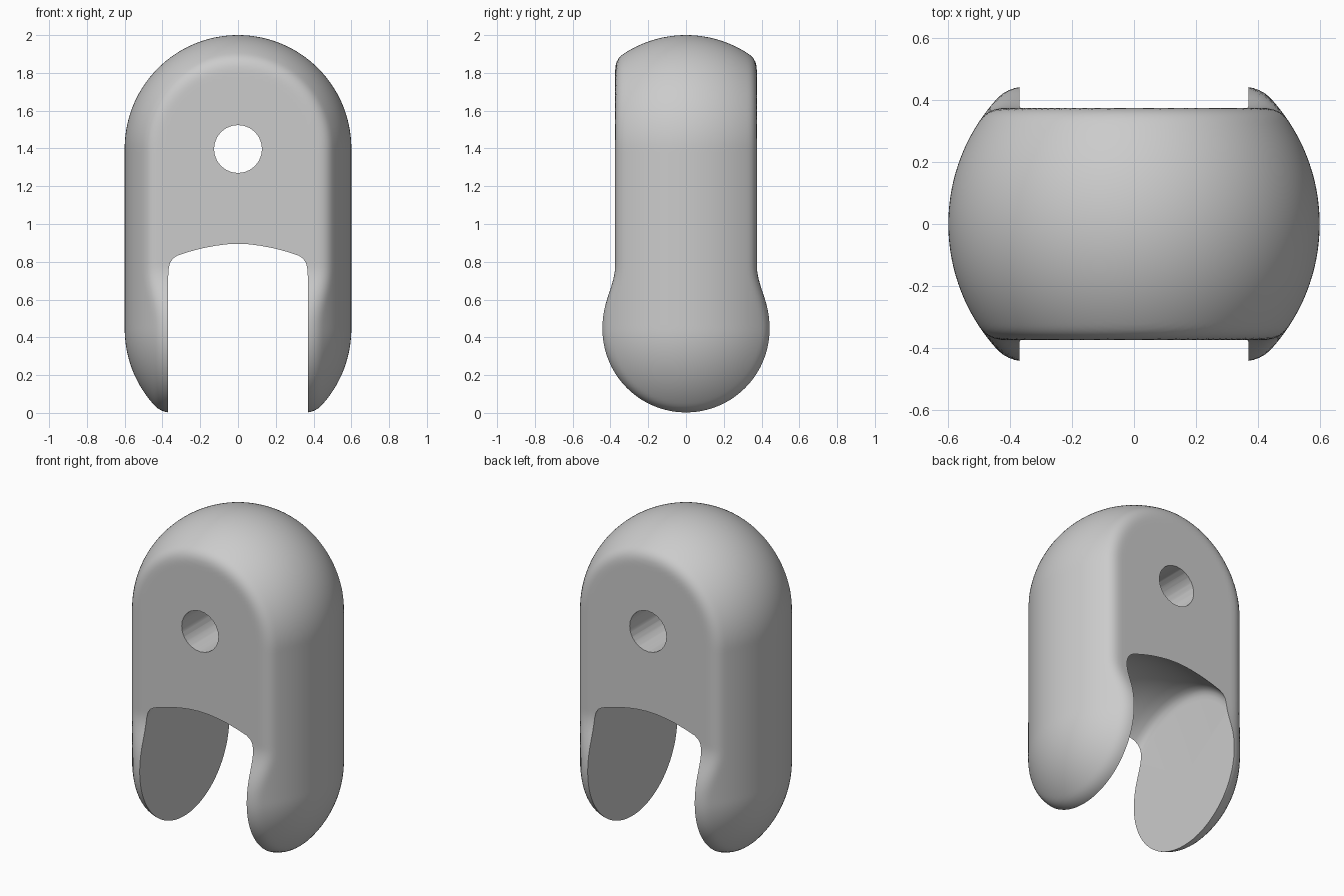
import bpy, bmesh, math
from mathutils import Vector

if "Cube" in bpy.data.objects:
    bpy.data.objects.remove(bpy.data.objects["Cube"])

LOW, HIGH, R = 0.445, 1.40, 0.60      # capsule end centres and radius
HALF, DISC = 0.375, 0.445             # half thickness of the block, radius of the leg ends


def smin(a, b, k):
    h = max(k - abs(a - b), 0) / k
    return min(a, b) - h * h * k / 4


def smax(a, b, k):
    return -smin(-a, -b, k)


# body field: capsule trimmed by a side profile (flat block blended into a round end)
def field(p):
    zc = min(max(p.z, LOW), HIGH)
    capsule = (p - Vector((0, 0, zc))).length - R
    block = max(abs(p.y) - HALF, LOW - p.z)
    disc = math.hypot(p.y, p.z - LOW) - DISC
    return smax(capsule, smin(block, disc, 0.06), 0.04)


def project(origin, direction):
    a, b = 0.0, 1.0
    for _ in range(24):
        m = (a + b) / 2
        if field(origin + direction * m) < 0:
            a = m
        else:
            b = m
    return origin + direction * a


def make_object(name, bm):
    bmesh.ops.recalc_face_normals(bm, faces=bm.faces)
    me = bpy.data.meshes.new(name)
    bm.to_mesh(me)
    bm.free()
    ob = bpy.data.objects.new(name, me)
    bpy.context.collection.objects.link(ob)
    return ob


def skin(bm, rings, first, last):
    n = len(rings[0])
    for r0, r1 in zip(rings, rings[1:]):
        for i in range(n):
            j = (i + 1) % n
            bm.faces.new((r0[i], r0[j], r1[j], r1[i]))
    for ring, tip in ((rings[0], first), (rings[-1], last)):
        for i in range(n):
            bm.faces.new((ring[i], ring[(i + 1) % n], tip))


# fork body
N, CAP, MID = 192, 44, 44
rays = [(LOW, -math.pi / 2 * (1 - i / CAP)) for i in range(1, CAP)]
rays += [(LOW + (HIGH - LOW) * i / MID, 0) for i in range(MID + 1)]
rays += [(HIGH, math.pi / 2 * i / CAP) for i in range(1, CAP)]
bm = bmesh.new()
rings = []
for z, e in rays:
    ring = []
    for i in range(N):
        t = 2 * math.pi * i / N
        d = Vector((math.cos(e) * math.cos(t), math.cos(e) * math.sin(t), math.sin(e)))
        ring.append(bm.verts.new(project(Vector((0, 0, z)), d)))
    rings.append(ring)
bottom = bm.verts.new(project(Vector((0, 0, LOW)), Vector((0, 0, -1))))
top = bm.verts.new(project(Vector((0, 0, HIGH)), Vector((0, 0, 1))))
skin(bm, rings, bottom, top)
body = make_object("fork_body", bm)

# wheel-shaped cutter that hollows the slot, turned around the x axis
half = [(0.37, 0.465), (0.368, 0.49), (0.36, 0.512), (0.345, 0.528), (0.32, 0.540),
        (0.26, 0.554), (0.19, 0.568), (0.12, 0.578), (0.06, 0.584)]
profile = half + [(0, 0.586)] + [(-x, r) for x, r in reversed(half)]
bm = bmesh.new()
rings = [[bm.verts.new((x, r * math.cos(2 * math.pi * i / 128),
                        LOW + r * math.sin(2 * math.pi * i / 128))) for i in range(128)]
         for x, r in profile]
skin(bm, rings, bm.verts.new((0.37, 0, LOW)), bm.verts.new((-0.37, 0, LOW)))
slot = make_object("slot_cutter", bm)

# round cross hole
bpy.ops.mesh.primitive_cylinder_add(vertices=24, radius=0.127, depth=2,
                                    location=(0, 0, 1.397), rotation=(math.pi / 2, 0, 0))
hole = bpy.context.object
hole.name = "hole_cutter"

bpy.ops.object.select_all(action='DESELECT')
bpy.context.view_layer.objects.active = body
body.select_set(True)
for cutter in (slot, hole):
    mod = body.modifiers.new("cut", 'BOOLEAN')
    mod.operation = 'DIFFERENCE'
    mod.solver = 'EXACT'
    mod.object = cutter
    bpy.ops.object.modifier_apply(modifier=mod.name)
for cutter in (slot, hole):
    bpy.data.objects.remove(cutter)

# single grey
mat = bpy.data.materials.new("light_grey")
mat.diffuse_color = (0.6, 0.6, 0.6, 1)
mat.use_nodes = True
mat.node_tree.nodes["Principled BSDF"].inputs["Base Color"].default_value = mat.diffuse_color
body.data.materials.clear()
body.data.materials.append(mat)
for p in body.data.polygons:
    p.material_index = 0
bpy.ops.object.shade_smooth_by_angle(angle=math.radians(35))
